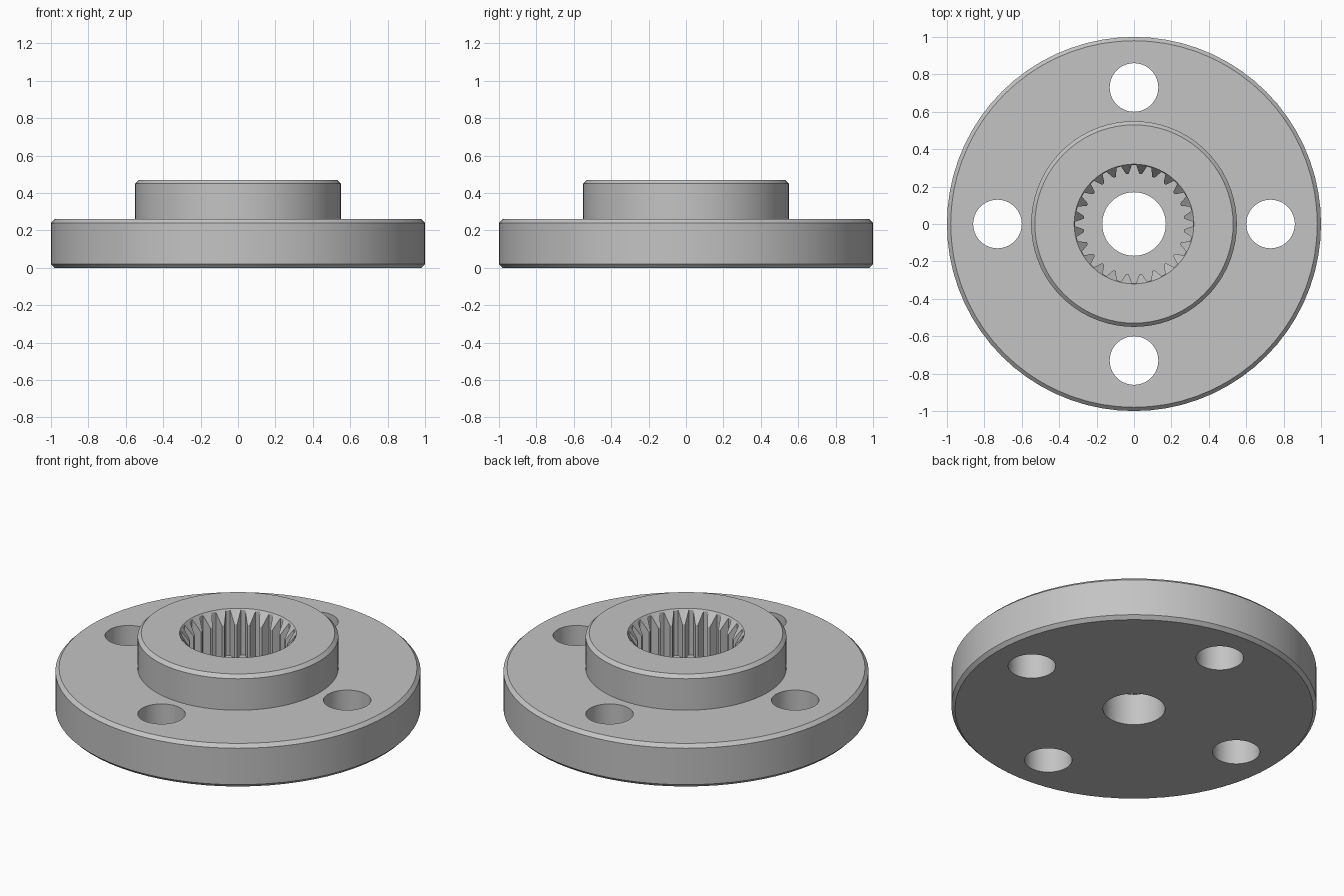
import bpy, bmesh, math

cube = bpy.data.objects.get("Cube")
if cube:
    bpy.data.objects.remove(cube, do_unlink=True)

grey = bpy.data.materials.new("machined grey")
grey.use_nodes = True
grey.diffuse_color = (0.55, 0.55, 0.55, 1)
grey.node_tree.nodes["Principled BSDF"].inputs["Base Color"].default_value = (0.55, 0.55, 0.55, 1)


def make_object(name, bm):
    bmesh.ops.recalc_face_normals(bm, faces=bm.faces)
    mesh = bpy.data.meshes.new(name)
    bm.to_mesh(mesh)
    bm.free()
    mesh.materials.append(grey)
    obj = bpy.data.objects.new(name, mesh)
    bpy.context.collection.objects.link(obj)
    return obj


def ring(radius, sides):
    return [(radius * math.cos(math.tau * i / sides), radius * math.sin(math.tau * i / sides))
            for i in range(sides)]


def loft(name, layers):
    """Closed solid through a stack of (outline, height) layers."""
    bm = bmesh.new()
    loops = [[bm.verts.new((x, y, z)) for x, y in outline] for outline, z in layers]
    for low, high in zip(loops, loops[1:]):
        n = len(low)
        for i in range(n):
            j = (i + 1) % n
            bm.faces.new((low[i], low[j], high[j], high[i]))
    bm.faces.new(loops[0][::-1])
    bm.faces.new(loops[-1])
    return make_object(name, bm)


def cut(target, cutter):
    cutter.hide_render = True
    mod = target.modifiers.new("cut", 'BOOLEAN')
    mod.operation = 'DIFFERENCE'
    mod.solver = 'EXACT'
    mod.object = cutter
    bpy.context.view_layer.objects.active = target
    bpy.ops.object.modifier_apply(modifier=mod.name)
    bpy.data.objects.remove(cutter, do_unlink=True)


# Turned body: chamfered flange with a chamfered hub on top
SIDES = 72
FLANGE_TOP, HUB_TOP, CHAMFER = 0.26, 0.47, 0.02
profile = [(1 - CHAMFER, 0), (1, CHAMFER), (1, FLANGE_TOP - CHAMFER), (1 - CHAMFER, FLANGE_TOP),
           (0.55, FLANGE_TOP), (0.55, HUB_TOP - CHAMFER), (0.55 - CHAMFER, HUB_TOP)]
body = loft("flanged_hub", [(ring(r, SIDES), z) for r, z in profile])

# Four bolt holes
for k in range(4):
    angle = k * math.pi / 2
    cx, cy = 0.73 * math.cos(angle), 0.73 * math.sin(angle)
    outline = [(x + cx, y + cy) for x, y in ring(0.13, 40)]
    cut(body, loft("bolt_hole_cutter", [(outline, -0.1), (outline, 0.4)]))

# Centre bore
cut(body, loft("bore_cutter", [(ring(0.17, 48), -0.1), (ring(0.17, 48), 0.6)]))

# Internal spline socket
TEETH, ROOT, TIP, SOCKET_FLOOR = 24, 0.315, 0.27, 0.19
spline = []
for t in range(TEETH):
    for step, radius in ((-0.4, TIP), (-0.15, ROOT), (0.15, ROOT), (0.4, TIP)):
        a = math.tau * (t + step) / TEETH
        spline.append((radius * math.cos(a), radius * math.sin(a)))
cut(body, loft("spline_cutter", [(spline, SOCKET_FLOOR), (spline, 0.6)]))

# Lead-in countersink over the teeth
cut(body, loft("lead_in_cutter", [(ring(0.25, SIDES), 0.365), (ring(0.32, SIDES), HUB_TOP),
                                  (ring(0.32, SIDES), 0.6)]))

# Smooth the round walls, keep machined edges sharp
bpy.ops.object.select_all(action='DESELECT')
body.select_set(True)
bpy.context.view_layer.objects.active = body
bpy.ops.object.shade_smooth_by_angle(angle=math.radians(20))
